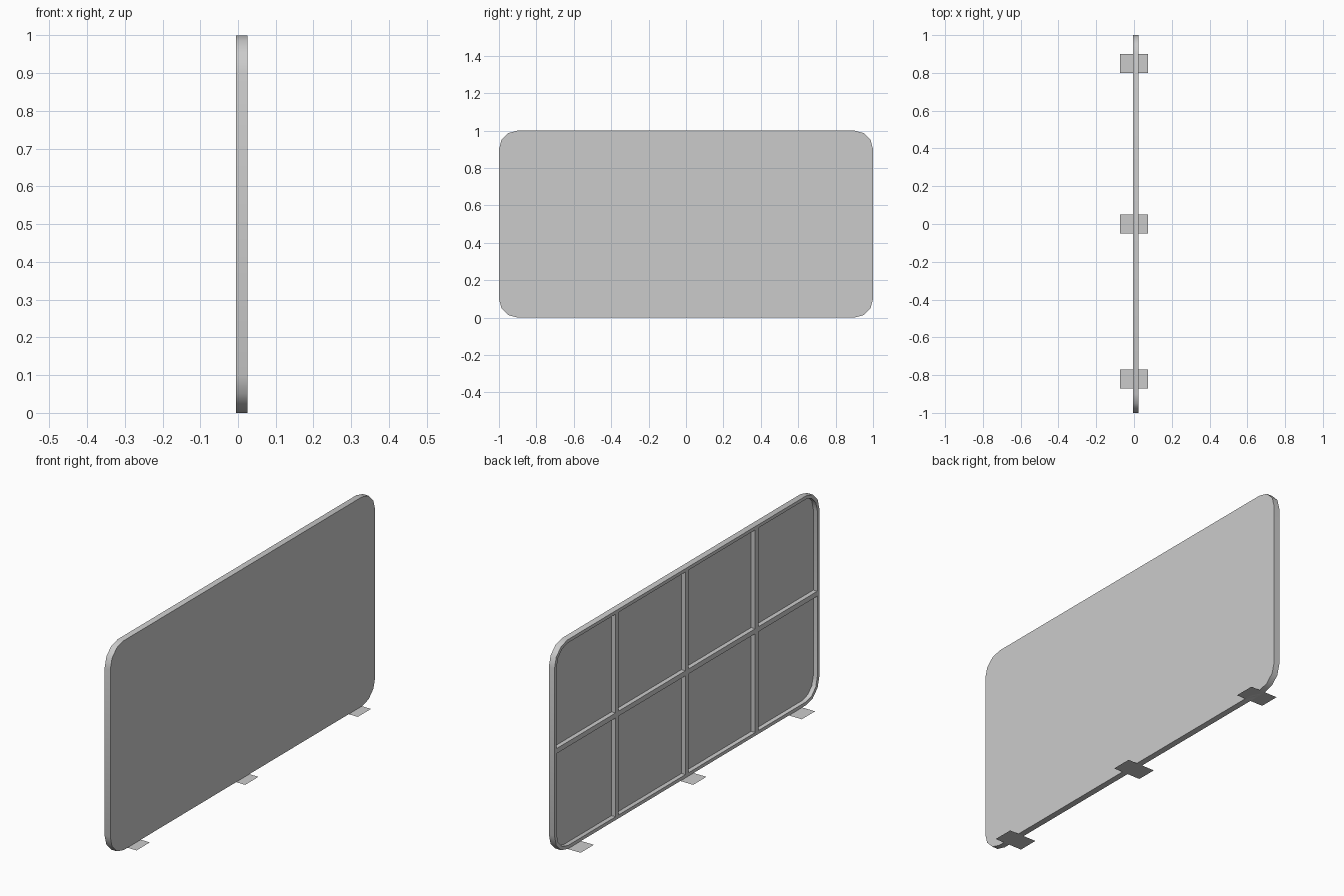
import bpy, bmesh, math

if "Cube" in bpy.data.objects:
    bpy.data.objects.remove(bpy.data.objects["Cube"])

X_BACK, X_FRONT, X_WEB = -0.005, 0.025, 0.016
RADIUS, RIM, RIB = 0.1, 0.016, 0.024


def add_object(name, bm):
    bmesh.ops.recalc_face_normals(bm, faces=bm.faces)
    mesh = bpy.data.meshes.new(name)
    bm.to_mesh(mesh)
    bm.free()
    obj = bpy.data.objects.new(name, mesh)
    bpy.context.collection.objects.link(obj)
    return obj


def box(name, x0, x1, y0, y1, z0, z1):
    bm = bmesh.new()
    bmesh.ops.create_cube(bm, size=1)
    for v in bm.verts:
        v.co = ((x0 + x1) / 2 + v.co.x * (x1 - x0),
                (y0 + y1) / 2 + v.co.y * (y1 - y0),
                (z0 + z1) / 2 + v.co.z * (z1 - z0))
    return add_object(name, bm)


# Rounded panel: outline extruded, back face inset and sunk to leave a rim
bm = bmesh.new()
outline = []
corners = ((1, 1), (-1, 1), (-1, -1), (1, -1))
for i, (sy, sz) in enumerate(corners):
    for k in range(4):
        a = math.radians(90 * i + 30 * k)
        outline.append(bm.verts.new((X_FRONT,
                                     sy * (1 - RADIUS) + RADIUS * math.cos(a),
                                     0.5 + sz * (0.5 - RADIUS) + RADIUS * math.sin(a))))
front = bm.faces.new(outline)
ext = bmesh.ops.extrude_face_region(bm, geom=[front], use_keep_orig=True)
back = [g for g in ext["geom"] if isinstance(g, bmesh.types.BMFace)][0]
for v in back.verts:
    v.co.x = X_BACK
bmesh.ops.recalc_face_normals(bm, faces=bm.faces)
bmesh.ops.inset_region(bm, faces=[back], thickness=RIM, use_even_offset=True)
ext = bmesh.ops.extrude_discrete_faces(bm, faces=[back])
for v in ext["faces"][0].verts:
    v.co.x = X_WEB
panel = add_object("panel", bm)
bpy.context.view_layer.objects.active = panel
panel.select_set(True)
bpy.ops.object.shade_smooth_by_angle(angle=math.radians(35))

# Stiffening ribs on the back
for i, y in enumerate((-0.527, 0, 0.527)):
    box(f"vertical_rib_{i}", X_BACK, X_WEB, y - RIB / 2, y + RIB / 2, RIM, 1 - RIM)
box("horizontal_rib", X_BACK, X_WEB, -1 + RIM, 1 - RIM, 0.5 - RIB / 2, 0.5 + RIB / 2)

# Flat foot plates on the ground
for i, y in enumerate((-0.82, 0, 0.85)):
    bm = bmesh.new()
    bmesh.ops.create_grid(bm, x_segments=1, y_segments=1, size=0.5)
    for v in bm.verts:
        v.co = (v.co.x * 0.146, y + v.co.y * 0.1, 0)
    add_object(f"foot_plate_{i}", bm)
